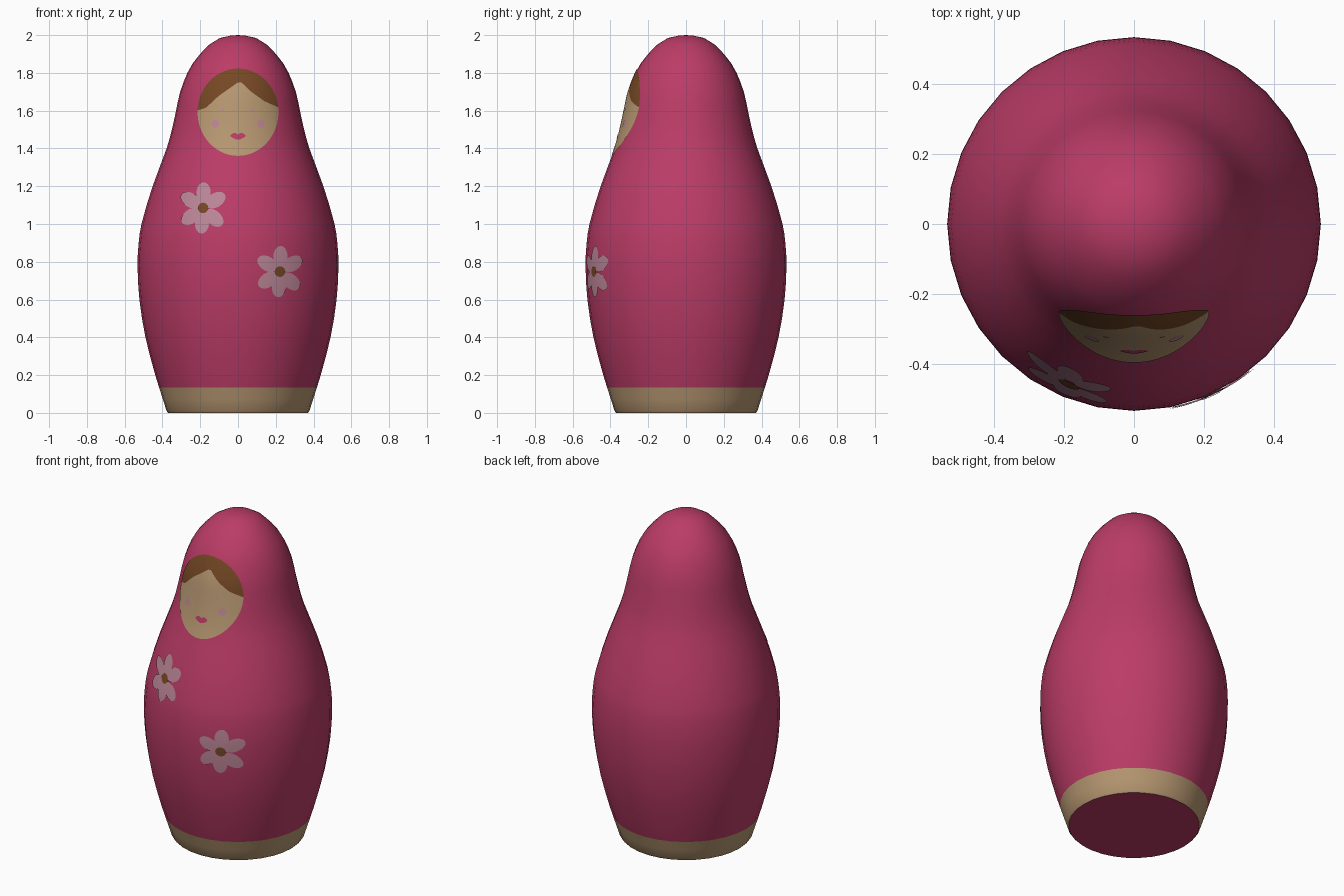
import bpy, bmesh, math

if "Cube" in bpy.data.objects:
    bpy.data.objects.remove(bpy.data.objects["Cube"])


def material(name, rgb):
    m = bpy.data.materials.new(name)
    m.use_nodes = True
    m.diffuse_color = (*rgb, 1)
    m.node_tree.nodes["Principled BSDF"].inputs["Base Color"].default_value = (*rgb, 1)
    return m


PINK = material("raspberry pink", (0.50, 0.045, 0.135))
TAN = material("warm tan", (0.47, 0.31, 0.165))
HAIR = material("chestnut brown", (0.18, 0.065, 0.018))
PETAL = material("pale rose", (0.50, 0.24, 0.31))
CHEEK = material("mauve", (0.50, 0.23, 0.30))

# Half outline of the body as (height, radius)
OUTLINE = [(0.01, .378), (0.135, .418), (0.2, .438), (0.4, .49), (0.6, .522),
           (0.78, .532), (0.9, .526), (1.0, .511), (1.2, .452), (1.4, .378),
           (1.5, .35), (1.6, .328), (1.7, .306), (1.8, .268), (1.85, .24),
           (1.9, .201), (1.95, .152), (1.985, .095), (1.997, .04)]
SIDES = 32


def radius(z):
    """Smooth interpolation of the outline, with slopes from neighbours."""
    n = len(OUTLINE)

    def slope(i):
        a, b = OUTLINE[max(i - 1, 0)], OUTLINE[min(i + 1, n - 1)]
        return (b[1] - a[1]) / (b[0] - a[0])

    z = min(max(z, OUTLINE[0][0]), OUTLINE[-1][0])
    i = next((k for k in range(n - 1) if z <= OUTLINE[k + 1][0]), n - 2)
    (z0, r0), (z1, r1) = OUTLINE[i], OUTLINE[i + 1]
    h, t = z1 - z0, (z - z0) / (z1 - z0)
    return (r0 * (1 + 2 * t) * (1 - t) ** 2 + r1 * t * t * (3 - 2 * t)
            + h * slope(i) * t * (1 - t) ** 2 - h * slope(i + 1) * t * t * (1 - t))


def finish(name, bm, mats):
    me = bpy.data.meshes.new(name)
    bm.to_mesh(me)
    bm.free()
    ob = bpy.data.objects.new(name, me)
    bpy.context.collection.objects.link(ob)
    for m in mats:
        me.materials.append(m)
    bpy.ops.object.select_all(action='DESELECT')
    ob.select_set(True)
    bpy.context.view_layer.objects.active = ob
    bpy.ops.object.shade_smooth_by_angle(angle=math.radians(50))
    return ob


# Turned body: tan foot band, pink everywhere else
def build_body():
    bm = bmesh.new()
    levels = [(0, .37)]
    for (z0, _), (z1, _) in zip(OUTLINE, OUTLINE[1:]):
        steps = 2 if z1 - z0 > 0.08 else 1
        levels += [(z, radius(z)) for z in (z0 + (z1 - z0) * k / steps for k in range(steps))]
    levels.append(OUTLINE[-1])
    rings = []
    for z, r in levels:
        angles = [math.tau * k / SIDES for k in range(SIDES)]
        rings.append([bm.verts.new((r * math.cos(a), r * math.sin(a), z)) for a in angles])
    for low, high in zip(rings, rings[1:]):
        for k in range(SIDES):
            j = (k + 1) % SIDES
            f = bm.faces.new((low[k], low[j], high[j], high[k]))
            f.material_index = 1 if f.calc_center_median().z < 0.135 else 0
    bm.faces.new(rings[0][::-1])
    tip = bm.verts.new((0, 0, 2))
    for k in range(SIDES):
        bm.faces.new((rings[-1][k], rings[-1][(k + 1) % SIDES], tip))
    finish("body", bm, [PINK, TAN])


def on_front(bm, x, z, lift):
    """Vertex lying just above the front surface at (x, z)."""
    r = radius(z) + lift
    return bm.verts.new((x, -math.sqrt(r * r - x * x), z))


def add_disc(bm, x, z, a, b, turn=0, lift=0.004, segments=20):
    """Elliptical patch of concentric rings wrapped on the front."""
    c, s = math.cos(turn), math.sin(turn)
    rings = []
    for k in (1, 2, 3):
        ring = []
        for i in range(segments):
            t = math.tau * i / segments
            u, v = a * math.cos(t) * k / 3, b * math.sin(t) * k / 3
            ring.append(on_front(bm, x + u * c - v * s, z + u * s + v * c, lift))
        rings.append(ring)
    centre = on_front(bm, x, z, lift)
    for i in range(segments):
        j = (i + 1) % segments
        bm.faces.new((centre, rings[0][i], rings[0][j]))
        for p, q in zip(rings, rings[1:]):
            bm.faces.new((p[i], q[i], q[j], p[j]))


def add_columns(bm, xs, bounds, lift, rows=10):
    """Patch made of columns; bounds(x) lists the heights between colours."""
    cols = []
    for x in xs:
        b = bounds(x)
        heights = [b[0]]
        for lo, hi in zip(b, b[1:]):
            heights += [lo + (hi - lo) * k / rows for k in range(1, rows + 1)]
        cols.append([on_front(bm, x, z, lift) for z in heights])
    for p, q in zip(cols, cols[1:]):
        for k in range(len(p) - 1):
            f = bm.faces.new((p[k], q[k], q[k + 1], p[k + 1]))
            f.material_index = k // rows


# Face oval with a parted fringe
PARTING = [(-0.22, 1.60), (-0.17, 1.615), (-0.1, 1.68), (0.01, 1.757),
           (0.07, 1.70), (0.14, 1.65), (0.22, 1.615)]


def face_bounds(x):
    half = 0.231 * math.sqrt(max(0, 1 - (x / 0.214) ** 2))
    low, high = 1.592 - half, 1.592 + half
    (x0, z0), (x1, z1) = next((p, q) for p, q in zip(PARTING, PARTING[1:]) if x <= q[0])
    line = z0 + (z1 - z0) * (x - x0) / (x1 - x0)
    return low, min(max(line, low), high), high


def mouth_bounds(x):
    t = abs(x) / 0.04
    return 1.447 + 0.018 * t ** 2, 1.474 + 0.01 * math.sin(math.pi * t) - 0.004 * t


def build_face():
    bm = bmesh.new()
    xs = [-0.2135 * math.cos(math.pi * k / 40) for k in range(41)]
    add_columns(bm, xs, face_bounds, 0.003)
    finish("face_and_fringe", bm, [TAN, HAIR])

    bm = bmesh.new()
    add_columns(bm, [0.04 * k / 8 for k in range(-8, 9)], mouth_bounds, 0.005, 2)
    finish("mouth", bm, [PINK])

    for side, sx in (("left", 1), ("right", -1)):
        for part, x, z, r in (("cheek", 0.12, 1.53, 0.021), ("eye", 0.08, 1.605, 0.008)):
            bm = bmesh.new()
            add_disc(bm, sx * x, z, r, r, lift=0.005)
            finish(f"{side}_{part}", bm, [CHEEK])


# Painted flowers: six petals round a brown heart
def build_flower(name, x, z):
    bm = bmesh.new()
    for k, degrees in enumerate((88, 32, -42, -94, 215, 148)):
        t = math.radians(degrees)
        add_disc(bm, x + 0.078 * math.cos(t), z + 0.078 * math.sin(t),
                 0.058, 0.038, t, lift=0.003 + 0.0003 * k)
    finish(name + "_petals", bm, [PETAL])
    bm = bmesh.new()
    add_disc(bm, x, z, 0.028, 0.028, lift=0.006)
    finish(name + "_heart", bm, [HAIR])


build_body()
build_face()
build_flower("upper_flower", -0.185, 1.085)
build_flower("lower_flower", 0.222, 0.748)
